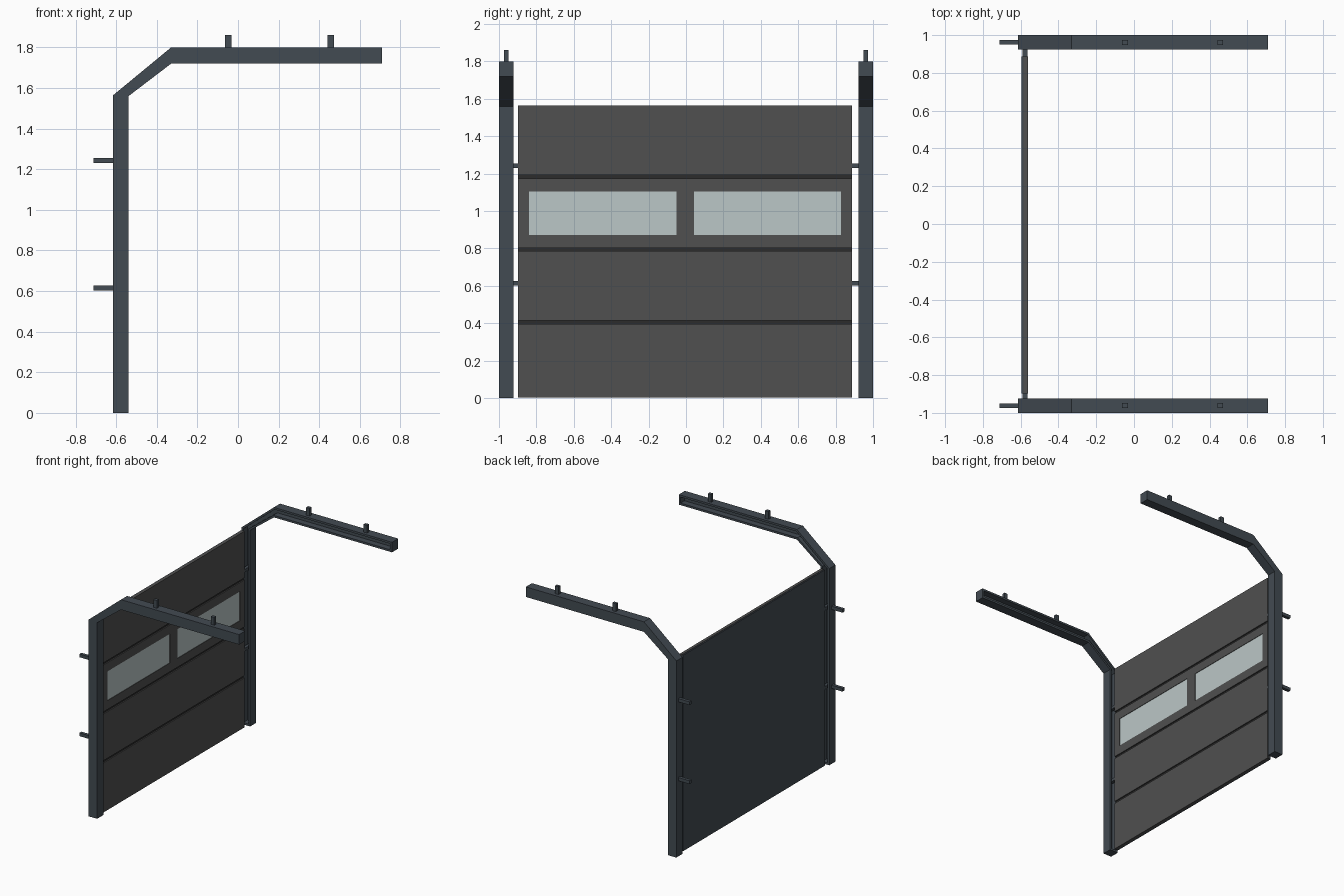
import bpy, bmesh

if "Cube" in bpy.data.objects:
    bpy.data.objects.remove(bpy.data.objects["Cube"])


def material(name, rgb):
    m = bpy.data.materials.new(name)
    m.diffuse_color = (*rgb, 1)
    m.use_nodes = True
    m.node_tree.nodes["Principled BSDF"].inputs["Base Color"].default_value = m.diffuse_color
    return m


STEEL = material("steel", (0.055, 0.070, 0.085))
PANEL = material("panel_grey", (0.080, 0.080, 0.080))
SEAM = material("seam_dark", (0.025, 0.025, 0.025))
GLASS = material("glass", (0.50, 0.57, 0.57))


def finish(name, bm, mat, mirror=False):
    bmesh.ops.recalc_face_normals(bm, faces=bm.faces[:])
    me = bpy.data.meshes.new(name)
    bm.to_mesh(me)
    bm.free()
    ob = bpy.data.objects.new(name, me)
    bpy.context.collection.objects.link(ob)
    if mat:
        me.materials.append(mat)
    if mirror:
        mod = ob.modifiers.new("other_side", 'MIRROR')
        mod.use_axis = (False, True, False)
    return ob


def box(name, x, y, z, mat, mirror=False):
    """Box from (min, max) pairs."""
    bm = bmesh.new()
    bmesh.ops.create_cube(bm, size=1)
    for v in bm.verts:
        for i, (a, b) in enumerate((x, y, z)):
            v.co[i] = a if v.co[i] < 0 else b
    return finish(name, bm, mat, mirror)


# Bent track: side profile extruded in y, with a channel sunk in the inner face
profile = [(-0.615, 0), (-0.54, 0), (-0.54, 1.56), (-0.33, 1.72),
           (0.71, 1.72), (0.71, 1.80), (-0.33, 1.80), (-0.615, 1.565)]
bm = bmesh.new()
inner = bm.faces.new([bm.verts.new((x, 0.923, z)) for x, z in profile])
ext = bmesh.ops.extrude_face_region(bm, geom=[inner], use_keep_orig=True)
for g in ext["geom"]:
    if isinstance(g, bmesh.types.BMVert):
        g.co.y = 1.0
bmesh.ops.recalc_face_normals(bm, faces=bm.faces[:])
inner = min(bm.faces, key=lambda f: f.calc_center_median().y)
bmesh.ops.inset_region(bm, faces=[inner], thickness=0.016, use_even_offset=True)
inner = max((f for f in bm.faces if len(f.verts) == 8 and f.calc_center_median().y < 0.95),
            key=lambda f: -f.calc_area())
well = bmesh.ops.extrude_face_region(bm, geom=[inner])
for g in well["geom"]:
    if isinstance(g, bmesh.types.BMVert):
        g.co.y += 0.05
if inner.is_valid:
    bmesh.ops.delete(bm, geom=[inner], context='FACES_ONLY')
finish("track", bm, STEEL, mirror=True)

# Wall brackets and rollers on the uprights
for i, z in enumerate((0.615, 1.243)):
    box(f"wall_bracket_{i}", (-0.713, -0.61), (0.950, 0.975), (z - 0.013, z + 0.013), STEEL, True)
    box(f"roller_{i}", (-0.59, -0.565), (0.88, 0.975), (z - 0.012, z + 0.012), STEEL, True)

# Ceiling hangers
for i, x in enumerate((-0.048, 0.457)):
    box(f"ceiling_hanger_{i}", (x - 0.015, x + 0.015), (0.948, 0.973), (1.795, 1.862), STEEL, True)

# Door: backing sheet, seam layer, four front panels
Y = (-0.897, 0.887)
box("door_back_sheet", (-0.595, -0.585), Y, (0.002, 1.56), STEEL)
box("door_seams", (-0.585, -0.571), Y, (0.004, 1.558), SEAM)
panels = []
for i, (a, b) in enumerate(((0.002, 0.396), (0.414, 0.785), (0.802, 1.175), (1.192, 1.563))):
    panels.append(box(f"door_panel_{i}", (-0.585, -0.562), Y, (a, b), PANEL))

# Two windows cut in the third panel, with glass set slightly back
for i, y in enumerate(((-0.840, -0.052), (0.042, 0.830))):
    z = (0.872, 1.105)
    cutter = box(f"window_cutter_{i}", (-0.62, -0.5), y, z, None)
    cutter.hide_render = True
    cutter.hide_set(True)
    mod = panels[2].modifiers.new("window", 'BOOLEAN')
    mod.object = cutter
    mod.operation = 'DIFFERENCE'
    box(f"window_glass_{i}", (-0.58, -0.566), y, z, GLASS)
